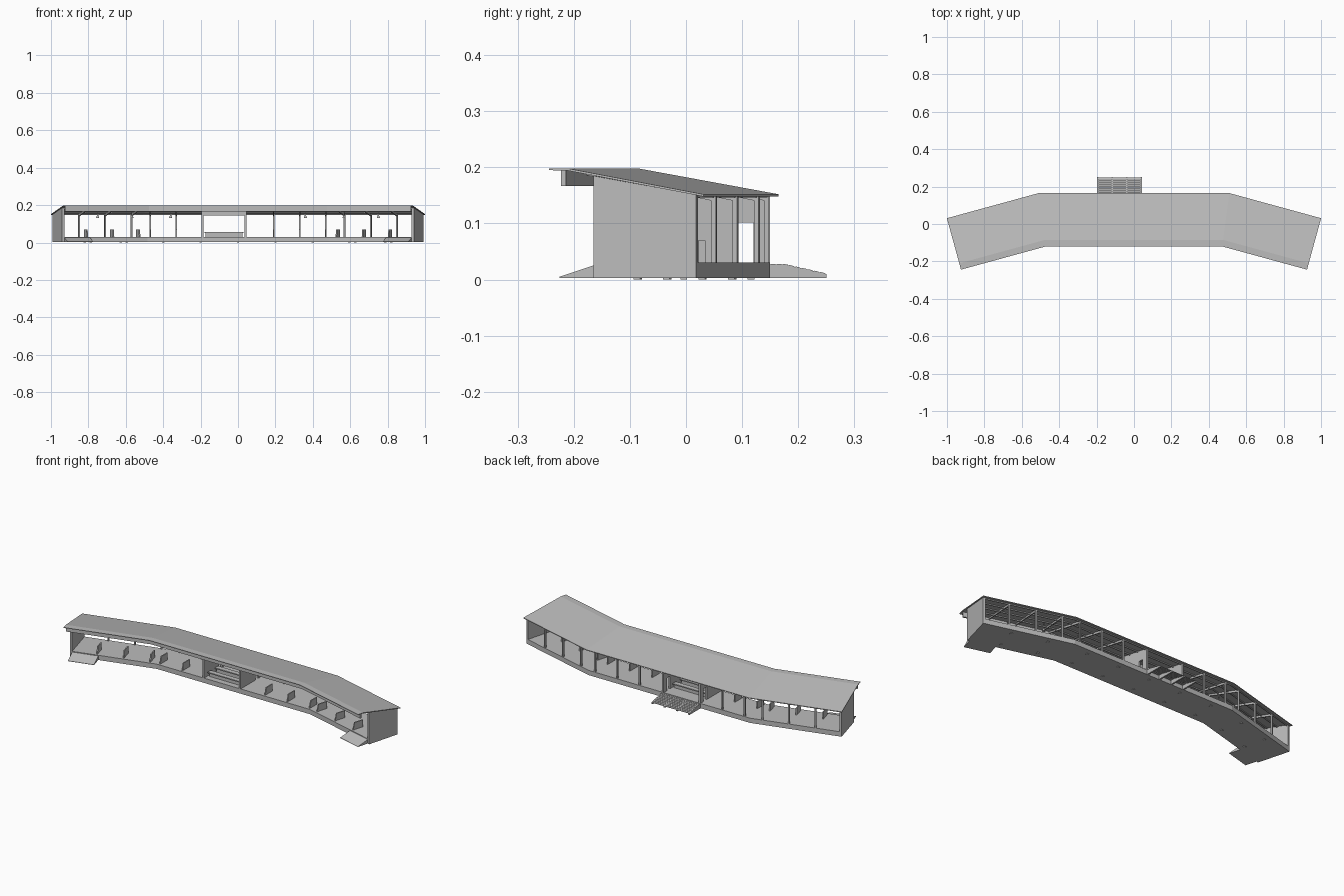
import bpy, bmesh, math

if "Cube" in bpy.data.objects:
    bpy.data.objects.remove(bpy.data.objects["Cube"], do_unlink=True)

BEND = math.radians(15.3)   # angle of each wing
KINK = 0.488                # where the wings begin
FLOOR = 0.03

grey = bpy.data.materials.new("plain_grey")
grey.use_nodes = True
grey.diffuse_color = (0.5, 0.5, 0.5, 1)
grey.node_tree.nodes["Principled BSDF"].inputs["Base Color"].default_value = (0.5, 0.5, 0.5, 1)


def place(u, v, z):
    """Map distance along the building and depth to the bent plan."""
    side, d = (1 if u > 0 else -1), abs(u)
    if abs(d - KINK) < 1e-6:
        return (side * (KINK + v * math.tan(BEND / 2)), v, z)
    if d < KINK:
        return (u, v, z)
    s = d - KINK
    return (side * (KINK + s * math.cos(BEND) + v * math.sin(BEND)),
            v * math.cos(BEND) - s * math.sin(BEND), z)


def finish(name, bm):
    bmesh.ops.recalc_face_normals(bm, faces=bm.faces)
    mesh = bpy.data.meshes.new(name)
    bm.to_mesh(mesh)
    bm.free()
    mesh.materials.append(grey)
    obj = bpy.data.objects.new(name, mesh)
    bpy.context.collection.objects.link(obj)
    return obj


def sweep(name, profile, u0, u1):
    """Carry a depth/height profile along the building, mitred at the kinks."""
    bm = bmesh.new()
    stations = [u0] + [k for k in (-KINK, KINK) if u0 < k < u1] + [u1]
    rings = [[bm.verts.new(place(u, v, z)) for v, z in profile] for u in stations]
    n = len(profile)
    for a, b in zip(rings, rings[1:]):
        for i in range(n):
            j = (i + 1) % n
            bm.faces.new((a[i], a[j], b[j], b[i]))
    bm.faces.new(rings[0])
    bm.faces.new(rings[-1])
    return finish(name, bm)


def rect(v0, v1, z0, z1):
    return [(v0, z0), (v1, z0), (v1, z1), (v0, z1)]


def under(v):
    """Height of the underside of the roof."""
    return 0.193 - 0.18 * (v + 0.085)


# roof with flat front lip, fascia and purlins
sweep("roof", [(-0.12, 0.195), (-0.12, 0.198), (-0.085, 0.198), (0.165, 0.152),
               (0.165, 0.148), (-0.085, 0.194)], -KINK - 0.486, KINK + 0.486)
sweep("front_fascia", rect(-0.1, -0.091, 0.167, 0.195), -KINK - 0.479, KINK + 0.479)
for v in (-0.04, 0.02, 0.08, 0.14):
    sweep("purlin", rect(v, v + 0.005, under(v) - 0.006, under(v)), -KINK - 0.47, KINK + 0.47)

# floor base and footings
sweep("floor_base", rect(-0.04, 0.15, 0.003, FLOOR), -KINK - 0.479, KINK + 0.479)
for i in range(-4, 5):
    u = i * 0.2
    for v in (-0.01, 0.11):
        sweep("footing", rect(v, v + 0.012, 0, 0.004), u - 0.006, u + 0.006)

wall_profile = [(-0.04, 0.003), (0.15, 0.003), (0.15, under(0.15)), (-0.04, under(-0.04))]
for side in (-1, 1):
    # closed end walls
    a, b = sorted((side * (KINK + 0.468), side * (KINK + 0.48)))
    sweep("end_wall", wall_profile, a, b)
    # front access ramps
    a, b = sorted((side * (KINK + 0.325), side * (KINK + 0.468)))
    sweep("front_ramp", [(-0.04, 0.003), (-0.04, 0.026), (-0.106, 0.005), (-0.106, 0.003)], a, b)
    # bays: back post, rafter and low partition
    for d in (0.19, 0.33, 0.47, 0.534, 0.679, 0.824):
        u = side * d
        if u == -0.19:
            continue
        sweep("back_post", rect(0.139, 0.148, FLOOR, under(0.148)), u - 0.004, u + 0.004)
        sweep("rafter", [(-0.091, under(-0.091)), (0.148, under(0.148)),
                         (0.148, under(0.148) - 0.012), (-0.091, under(-0.091) - 0.008)],
              u - 0.003, u + 0.003)
        sweep("low_partition", [(-0.03, FLOOR), (0.035, FLOOR), (0.035, 0.07), (-0.02, 0.07)],
              u - 0.003, u + 0.003)
    # hanging lamps
    for d in (0.36, 0.57, 0.76):
        u = side * d
        sweep("lamp_stem", rect(-0.001, 0.001, 0.148, under(0)), u - 0.001, u + 0.001)
        bm = bmesh.new()
        bmesh.ops.create_cone(bm, cap_ends=True, segments=10, radius1=0.009, radius2=0.003, depth=0.016)
        bmesh.ops.translate(bm, verts=bm.verts, vec=place(u, 0, 0.14))
        finish("lamp_shade", bm)

# central hall: side walls with a doorway, header and benches
for u in (-0.19, 0.04):
    a, b = u - 0.005, u + 0.005
    sweep("hall_wall_front", [(-0.04, FLOOR), (0.092, FLOOR), (0.092, under(0.092)),
                              (-0.04, under(-0.04))], a, b)
    sweep("hall_wall_back", [(0.12, FLOOR), (0.15, FLOOR), (0.15, under(0.15)),
                             (0.12, under(0.12))], a, b)
    sweep("door_header", [(0.092, 0.102), (0.12, 0.102), (0.12, under(0.12)),
                          (0.092, under(0.092))], a, b)
sweep("hall_header", rect(-0.04, -0.032, 0.145, under(-0.032)), -0.185, 0.035)
for v in (-0.015, 0.05):
    sweep("bench_seat", rect(v, v + 0.028, 0.05, 0.056), -0.18, 0.03)
    sweep("bench_base", rect(v + 0.008, v + 0.02, FLOOR, 0.05), -0.175, 0.025)

# rear ramp: stringers carrying slats
for i in range(4):
    u = -0.193 + i * 0.077
    sweep("ramp_stringer", [(0.15, 0.003), (0.25, 0.003), (0.25, 0.01), (0.175, 0.027), (0.15, 0.027)],
          u - 0.004, u + 0.004)


def ramp_top(v):
    return 0.027 - max(0, v - 0.175) * 0.017 / 0.075


for i in range(9):
    v0 = 0.151 + i * 0.011
    v1 = v0 + 0.0085
    sweep("ramp_slat", [(v0, ramp_top(v0) - 0.002), (v1, ramp_top(v1) - 0.002),
                        (v1, ramp_top(v1) + 0.001), (v0, ramp_top(v0) + 0.001)], -0.197, 0.042)
